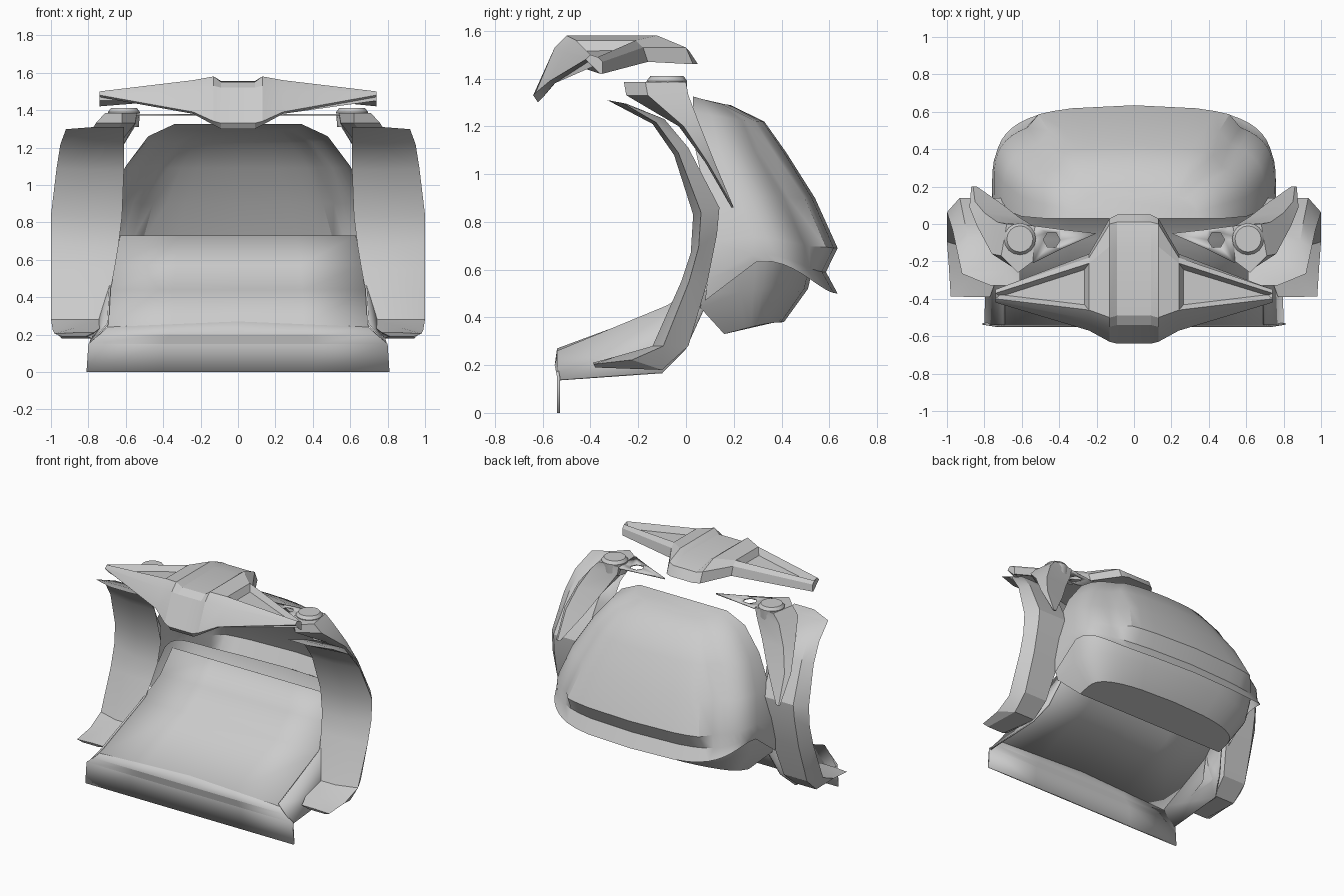
import bpy, bmesh, math
from mathutils import Vector

if "Cube" in bpy.data.objects:
    bpy.data.objects.remove(bpy.data.objects["Cube"])

grey = bpy.data.materials.new("plain grey")
grey.use_nodes = True
shade = (0.6, 0.6, 0.6, 1)
grey.diffuse_color = shade
grey.node_tree.nodes["Principled BSDF"].inputs["Base Color"].default_value = shade


def finish(name, bm, mirror=False, thickness=0, angle=30):
    """Turn a bmesh into a shaded object, optionally mirrored and thickened."""
    bmesh.ops.recalc_face_normals(bm, faces=bm.faces)
    mesh = bpy.data.meshes.new(name)
    bm.to_mesh(mesh)
    bm.free()
    obj = bpy.data.objects.new(name, mesh)
    bpy.context.collection.objects.link(obj)
    mesh.materials.append(grey)
    bpy.ops.object.select_all(action="DESELECT")
    obj.select_set(True)
    bpy.context.view_layer.objects.active = obj
    bpy.ops.object.shade_smooth_by_angle(angle=math.radians(angle))
    if mirror:
        mod = obj.modifiers.new("mirror", "MIRROR")
        mod.use_clip = True
    if thickness:
        mod = obj.modifiers.new("thickness", "SOLIDIFY")
        mod.thickness = thickness
    return obj


def loft(rings, closed=True, cap_start=False, cap_end=False):
    """Skin a list of equal-length rings of points."""
    bm = bmesh.new()
    rows = [[bm.verts.new(p) for p in ring] for ring in rings]
    count = len(rows[0])
    for a, b in zip(rows, rows[1:]):
        for i in range(count if closed else count - 1):
            j = (i + 1) % count
            bm.faces.new((a[i], a[j], b[j], b[i]))
    if cap_start:
        bm.faces.new(rows[0])
    if cap_end:
        bm.faces.new(rows[-1])
    return bm


def bowed_sheet(name, rows, bow, angle):
    """Sheet from rows of half width, y, z; the lip rows rise in the middle."""
    rings = []
    for w, y, z in rows:
        rise = bow if 0.22 < z < 0.3 else 0
        rings.append([(w * s, y, z + rise * (1 - abs(s))) for s in (-1, -0.5, 0, 0.5, 1)])
    finish(name, loft(rings, closed=False), thickness=0.012, angle=angle)


# Lower lip and the curved front plate above it
bowed_sheet("lower_lip", [(0.81, -0.54, 0), (0.80, -0.54, 0.15), (0.74, -0.55, 0.20),
                          (0.70, -0.54, 0.24)], 0.03, 8)
bowed_sheet("front_plate", [(0.70, -0.54, 0.24), (0.69, -0.08, 0.44), (0.66, 0.08, 0.57),
                            (0.63, 0.17, 0.73)], 0.03, 30)

# Flanges hanging from the plate edges
upper = [(0.70, -0.54, 0.26), (0.69, -0.08, 0.45), (0.67, 0.08, 0.55), (0.64, 0.17, 0.66)]
lower = [(0.80, -0.54, 0.14), (0.79, -0.10, 0.17), (0.74, 0.00, 0.27), (0.65, 0.16, 0.62)]
finish("plate_flange", loft([upper, lower], closed=False), mirror=True, thickness=0.01)

# Curved side panels: front y, front z, back y, back z, inner x, outer x
panel_rows = [(-0.33, 1.31, -0.25, 1.295, 0.61, 0.92),
              (-0.14, 1.21, -0.09, 1.23, 0.61, 0.95),
              (-0.05, 1.08, 0.01, 1.11, 0.61, 0.97),
              (0.03, 0.83, 0.14, 0.86, 0.62, 1.00),
              (0.02, 0.67, 0.13, 0.75, 0.64, 1.00),
              (-0.02, 0.55, 0.09, 0.55, 0.66, 1.00),
              (-0.14, 0.28, 0.01, 0.28, 0.71, 1.00),
              (-0.28, 0.24, -0.10, 0.18, 0.73, 0.99),
              (-0.39, 0.21, -0.38, 0.19, 0.77, 0.98)]
rings = []
for fy, fz, by, bz, xi, xo in panel_rows:
    front, back = Vector((0, fy, fz)), Vector((0, by, bz))
    across = Vector((xo - xi, 0, 0))
    inner = Vector((xi, 0, 0))
    setback = 0.8 if fz > 1.3 else 0.3
    rings.append([inner + front, inner + across * 0.5 + front,
                  inner + across + front.lerp(back, setback),
                  inner + across * 0.82 + back, inner + across * 0.2 + back])
finish("side_panel", loft(rings, cap_start=True, cap_end=True), mirror=True)


# Rear shell, wrapped around the back as stacked arches
def arch(w, y0, y1, zf, zb, bulge, hump, power, count=24):
    """Boxy arch with a bowed back, an optional raised panel and a humped height."""
    points = []
    for i in range(count + 1):
        a = math.pi * i / count
        c, s = math.cos(a), max(math.sin(a), 0)
        x = math.copysign(w * abs(c) ** power, c)
        t = s ** power
        bow = 0.1 * w * t * (1 - (x / w) ** 2)
        swell = bulge if abs(x) < 0.72 * w else 0
        points.append((x, y0 + (y1 - y0) * t + bow + swell,
                       zf + (zb - zf) * t + hump * 4 * t * (1 - t)))
    return points


shell_rows = [(0.34, 0.03, 0.15, 1.325, 1.29, 0, 0, 0.6),
              (0.48, 0.03, 0.26, 1.26, 1.22, 0.02, 0, 0.55),
              (0.60, 0.04, 0.32, 1.10, 1.09, 0.04, 0, 0.5),
              (0.70, 0.08, 0.42, 0.92, 0.90, 0.05, 0, 0.45),
              (0.75, 0.10, 0.51, 0.72, 0.69, 0.05, 0.03, 0.4),
              (0.76, 0.09, 0.51, 0.56, 0.59, 0, 0.09, 0.4),
              (0.75, 0.08, 0.56, 0.47, 0.50, 0, 0.15, 0.4)]
finish("rear_shell", loft([arch(*r) for r in shell_rows], closed=False, cap_start=True))

# Belly tray under the shell
tray_rows = [(0.74, 0.07, 0.46, 0.50, 0.62, 0, 0.13, 0.4),
             (0.71, 0.06, 0.44, 0.44, 0.52, 0, 0.03, 0.4),
             (0.60, 0.16, 0.35, 0.33, 0.38, 0, 0, 0.4)]
finish("belly_tray", loft([arch(*r) for r in tray_rows], closed=False, cap_end=True))


# Shoulder horns tapering down behind the side panels
def level(z, *corners):
    return [(x, y, z) for x, y in corners]


horn = [level(1.385, (0.53, -0.01), (0.68, 0.00), (0.71, -0.17), (0.62, -0.26), (0.54, -0.20)),
        level(1.33, (0.54, -0.01), (0.73, 0.01), (0.76, -0.16), (0.62, -0.25), (0.55, -0.18)),
        level(1.20, (0.62, 0.04), (0.80, 0.06), (0.84, -0.01), (0.72, -0.03), (0.65, -0.02)),
        level(1.05, (0.71, 0.11), (0.85, 0.12), (0.88, 0.09), (0.80, 0.08), (0.73, 0.08)),
        level(0.86, (0.84, 0.20), (0.86, 0.20), (0.87, 0.20), (0.86, 0.19), (0.84, 0.19))]
finish("shoulder_horn", loft(horn, cap_start=True, cap_end=True), mirror=True)

# Pointed brackets with a six-sided hole
outer = level(1.38, (0.58, -0.08), (0.53, -0.01), (0.38, -0.03),
              (0.20, -0.05), (0.38, -0.13), (0.54, -0.21))
hole = [(0.44 + 0.045 * math.cos(i * math.pi / 3),
         -0.085 + 0.045 * math.sin(i * math.pi / 3), 1.38) for i in range(6)]
finish("horn_bracket", loft([outer, hole]), mirror=True, thickness=0.01)

# Round caps on the horns
rings = []
for radius, z in ((0.08, 1.31), (0.085, 1.39), (0.07, 1.41)):
    rings.append([(0.61 + radius * math.cos(i * math.pi / 8),
                   -0.08 + radius * math.sin(i * math.pi / 8), z) for i in range(16)])
finish("horn_cap", loft(rings, cap_start=True, cap_end=True), mirror=True)


# Winged top bar: sections of (y, z) at each x, front bottom first
def section(x, *points):
    return [(x, y, z) for y, z in points]


groove = [(-0.62, 1.30), (-0.64, 1.33), (-0.54, 1.52), (-0.49, 1.55), (-0.14, 1.555),
          (0.01, 1.52), (0.05, 1.46), (-0.15, 1.50), (-0.51, 1.45)]
bar = [section(0, *groove), section(0.09, *groove),
       section(0.13, (-0.60, 1.32), (-0.63, 1.34), (-0.55, 1.53), (-0.50, 1.58), (-0.12, 1.58),
               (0.00, 1.53), (0.03, 1.46), (-0.15, 1.49), (-0.50, 1.45)),
       section(0.24, (-0.55, 1.38), (-0.57, 1.39), (-0.51, 1.51), (-0.46, 1.56), (-0.21, 1.56),
               (-0.18, 1.53), (-0.16, 1.47), (-0.20, 1.48), (-0.48, 1.46)),
       section(0.74, (-0.41, 1.47), (-0.42, 1.48), (-0.41, 1.49), (-0.40, 1.50), (-0.37, 1.49),
               (-0.35, 1.47), (-0.35, 1.42), (-0.36, 1.42), (-0.39, 1.45))]
mirrored = [[(-x, y, z) for x, y, z in ring] for ring in bar[:0:-1]]
bm = loft(mirrored + bar, cap_start=True, cap_end=True)
bmesh.ops.recalc_face_normals(bm, faces=bm.faces)

# Sunken panels in the wings
wings = [f for f in bm.faces if f.normal.z > 0.9 and f.calc_center_median().z > 1.51
         and abs(f.calc_center_median().x) > 0.3]
bmesh.ops.inset_region(bm, faces=wings, thickness=0.025, use_even_offset=True)
for v in {v for f in wings for v in f.verts}:
    v.co.z -= 0.04
finish("top_bar", bm, angle=20)
